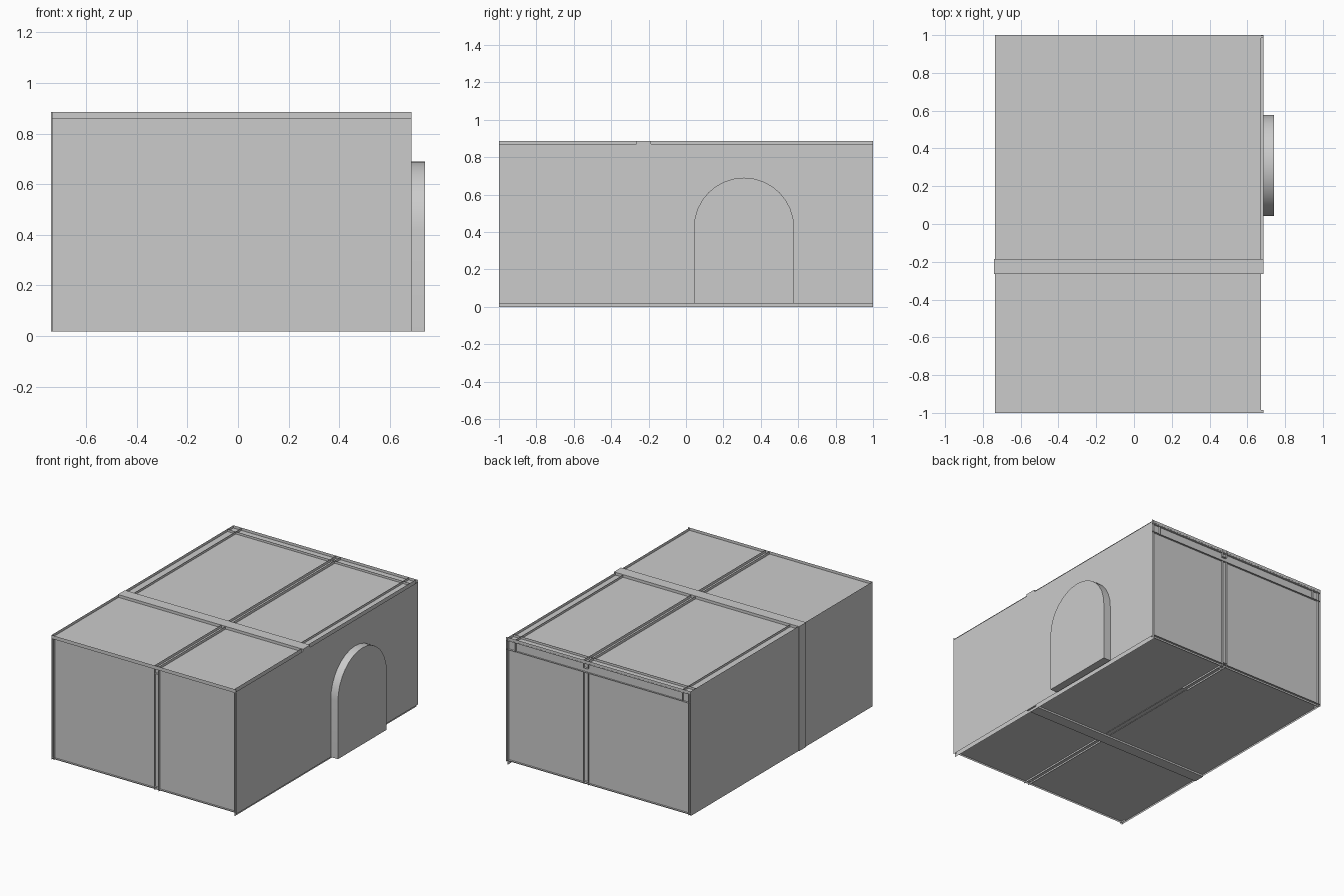
import bpy, math

if "Cube" in bpy.data.objects:
    bpy.data.objects.remove(bpy.data.objects["Cube"])


def mesh(name, verts, faces):
    me = bpy.data.meshes.new(name)
    me.from_pydata(verts, [], faces)
    me.update()
    ob = bpy.data.objects.new(name, me)
    bpy.context.collection.objects.link(ob)
    return ob


SIDES = {'-x': (0, 1, 3, 2), '+x': (4, 6, 7, 5), '-y': (0, 4, 5, 1),
         '+y': (2, 3, 7, 6), '-z': (0, 2, 6, 4), '+z': (1, 5, 7, 3)}


def box(name, x, y, z, open_sides=()):
    """Box between pairs of limits, leaving out the open sides."""
    verts = [(a, b, c) for a in x for b in y for c in z]
    return mesh(name, verts, [f for s, f in SIDES.items() if s not in open_sides])


def sheet(name, x, y, z):
    """Single flat panel; the axis given as one number is its plane."""
    if not isinstance(x, tuple):
        v = [(x, y[0], z[0]), (x, y[1], z[0]), (x, y[1], z[1]), (x, y[0], z[1])]
    elif not isinstance(y, tuple):
        v = [(x[0], y, z[0]), (x[1], y, z[0]), (x[1], y, z[1]), (x[0], y, z[1])]
    else:
        v = [(x[0], y[0], z), (x[1], y[0], z), (x[1], y[1], z), (x[0], y[1], z)]
    return mesh(name, v, [(0, 1, 2, 3)])


XL, XR, TOP, BASE = -0.735, 0.685, 0.885, 0.018
RIM = 0.672
full = (-1, 1)

# Room shell: single-sided panels set slightly inside the frame
sheet("floor", (XL, RIM), full, 0.03)
sheet("ceiling", (XL, RIM), full, 0.866)
sheet("front_wall", (XL, XR), -0.985, (BASE, 0.866))
sheet("back_wall", (XL, XR), 0.985, (BASE, 0.866))
sheet("left_wall", XL, full, (BASE, TOP))

# Thin rims standing up round the ceiling and hanging below the right wall
sheet("front_rim", (XL, XR), -1, (0.86, TOP))
sheet("front_rim_underside", (XL, XR), (-1, -0.985), 0.86)
sheet("back_rim", (XL, XR), 0.999, (0.86, TOP))
sheet("back_rim_underside", (XL, XR), (0.985, 0.999), 0.86)
sheet("right_rim", RIM, full, (0.80, TOP))
sheet("right_skirting", RIM, full, (0, 0.05))

# Arch outline in the right wall
cy, r, spring, n = 0.31, 0.268, 0.422, 16
arch = [(cy - r, BASE)]
arch += [(cy - r * math.cos(math.pi * i / n), spring + r * math.sin(math.pi * i / n))
         for i in range(n + 1)]
arch += [(cy + r, BASE)]

# Right wall with the arched opening
outline = [(-1, BASE)] + arch + [(1, BASE), (1, 0.87), (-1, 0.87)]
mesh("right_wall", [(XR, y, z) for y, z in outline], [tuple(range(len(outline)))])

# Arched alcove projecting from the wall
m = len(arch)
alcove = mesh("arched_alcove",
              [(XR, y, z) for y, z in arch] + [(0.74, y, z) for y, z in arch],
              [(i, i + m, (i + 1) % m + m, (i + 1) % m) for i in range(m)]
              + [tuple(range(m, 2 * m))])
bpy.context.view_layer.objects.active = alcove
alcove.select_set(True)
bpy.ops.object.shade_smooth_by_angle(angle=math.radians(30))

# Ring of wide beams across the room
by = (-0.264, -0.186)
box("cross_beam_ceiling", (-0.74, XR), by, (0.82, TOP))
box("cross_beam_floor", (-0.74, XR), by, (BASE, 0.045))
box("cross_post_left", (-0.74, -0.67), by, (BASE, TOP))
box("cross_post_right", (0.62, 0.684), by, (0.045, 0.82))

# Narrow lengthwise ribs, open on their outer side
rx = (0.056, 0.09)
box("ceiling_rib", rx, full, (0.83, TOP), ('+z', '-y', '+y'))
for y in ((-1, -0.264), (0.6, 1)):
    box("floor_rib", rx, y, (BASE, 0.04), ('-z', '-y', '+y'))
box("floor_rib_middle", rx, (-0.186, 0.6), (0.026, 0.04), ('-z', '-y', '+y'))
box("front_post", rx, (-1, -0.95), (BASE, 0.866), ('-y', '+z', '-z'))
box("back_post", rx, (0.95, 1), (BASE, 0.80), ('+y', '+z', '-z'))

# Corner fins beside the end walls
for y in ((-1, -0.95), (0.95, 1)):
    for x in (XL + 0.015, RIM):
        sheet("corner_fin", x, y, (BASE, 0.866))

# Crown moulding of the rear bay, poking through ceiling and back wall
rear = (-0.186, 1)
sheet("left_moulding_face", -0.672, rear, (0.80, 0.882))
sheet("left_moulding_underside", (XL, -0.672), rear, 0.80)
sheet("right_moulding_face", 0.615, rear, (0.80, 0.882))
sheet("right_moulding_underside", (0.615, XR), rear, 0.80)
sheet("back_moulding_face", (XL, RIM), 0.935, (0.80, 0.882))
sheet("back_moulding_underside", (XL, RIM), (0.935, 0.998), 0.80)
